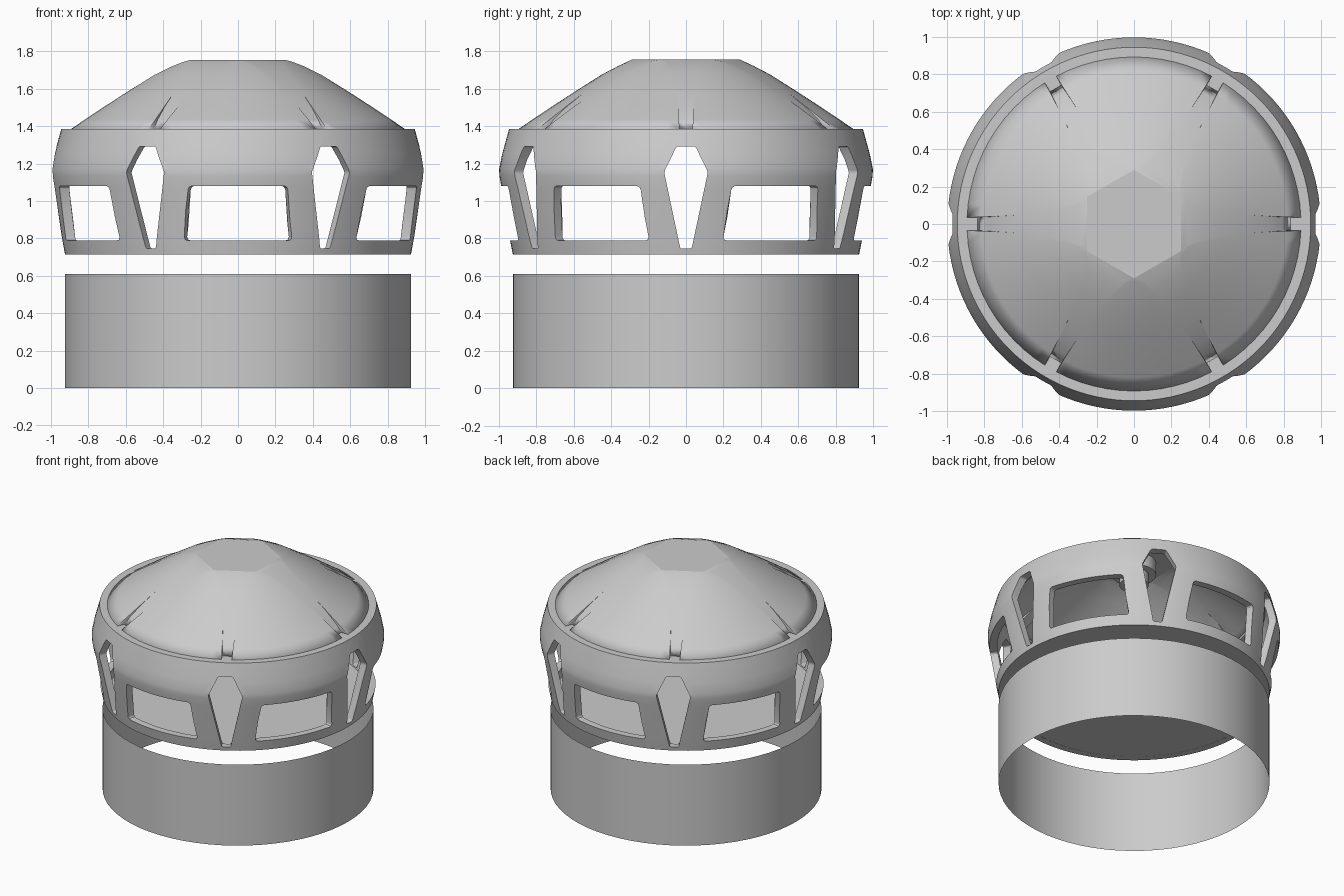
import bpy, bmesh, math
from mathutils import Matrix, Vector

if "Cube" in bpy.data.objects:
    bpy.data.objects.remove(bpy.data.objects["Cube"])


def make_object(name, bm, angle=None, fix=True):
    if fix:
        bmesh.ops.recalc_face_normals(bm, faces=bm.faces)
    mesh = bpy.data.meshes.new(name)
    bm.to_mesh(mesh)
    bm.free()
    ob = bpy.data.objects.new(name, mesh)
    bpy.context.collection.objects.link(ob)
    if angle:
        smooth(ob, angle)
    return ob


def activate(ob):
    bpy.ops.object.select_all(action='DESELECT')
    ob.select_set(True)
    bpy.context.view_layer.objects.active = ob


def smooth(ob, angle):
    activate(ob)
    bpy.ops.object.shade_smooth_by_angle(angle=math.radians(angle))


def revolve(profile, steps, closed):
    bm = bmesh.new()
    rings = []
    for r, z in profile:
        rings.append([bm.verts.new((r * math.cos(2 * math.pi * i / steps),
                                    r * math.sin(2 * math.pi * i / steps), z))
                      for i in range(steps)])
    pairs = list(zip(rings, rings[1:]))
    if closed:
        pairs.append((rings[-1], rings[0]))
    for a, b in pairs:
        for i in range(steps):
            j = (i + 1) % steps
            bm.faces.new((a[i], a[j], b[j], b[i]))
    return bm


def disc(name, radius, z0, z1, steps=96):
    bm = bmesh.new()
    bmesh.ops.create_cone(bm, cap_ends=True, segments=steps, radius1=radius, radius2=radius,
                          depth=z1 - z0, matrix=Matrix.Translation((0, 0, (z0 + z1) / 2)))
    return make_object(name, bm, 30)


# Base tube: open thin cylinder
make_object("base_tube", revolve([(0.925, 0), (0.925, 0.61)], 64, False), 30)

# Window band: revolved wall with a ledge carrying the roof
wall = [(0.925, 0.715), (0.942, 0.80), (0.985, 1.07), (0.997, 1.135), (0.998, 1.17),
        (0.982, 1.25), (0.945, 1.385), (0.83, 1.385), (0.83, 1.365), (0.895, 1.345),
        (0.935, 1.22), (0.945, 1.15), (0.93, 1.06), (0.89, 0.80), (0.875, 0.715)]
band = make_object("window_band", revolve(wall, 120, True))


# Cutters: trapezoid windows and kite windows, alternating every 30 degrees
def add_cutter(bm, outline, angle, taper, round_off):
    tmp = bmesh.new()
    tmp.faces.new([tmp.verts.new((x, z, 0)) for x, z in outline])
    bmesh.ops.bevel(tmp, geom=tmp.verts[:], offset=round_off, segments=3,
                    affect='VERTICES', profile=0.5)
    pts = [v.vert.co.copy() for v in tmp.faces[:][0].loops]
    tmp.free()
    rot = Matrix.Rotation(angle, 3, 'Z')
    loops = []
    for r in (0.75, 1.15):
        s = r / 0.96 if taper else 1
        loops.append([bm.verts.new(rot @ Vector((r, p.x * s, p.y))) for p in pts])
    a, b = loops
    bm.faces.new(a)
    bm.faces.new(b[::-1])
    for i in range(len(a)):
        j = (i + 1) % len(a)
        bm.faces.new((a[i], b[i], b[j], a[j]))


cut = bmesh.new()
window = [(-0.31, 0.79), (0.31, 0.79), (0.268, 1.08), (-0.268, 1.08)]
kite = [(-0.03, 0.745), (0.03, 0.745), (0.117, 1.155), (0.05, 1.292), (-0.05, 1.292), (-0.117, 1.155)]
for k in range(6):
    add_cutter(cut, kite, math.radians(60 * k), False, 0.01)
    add_cutter(cut, window, math.radians(60 * k + 30), True, 0.02)
cutter = make_object("window_cutter", cut)
cutter.hide_render = True
mod = band.modifiers.new("windows", 'BOOLEAN')
mod.operation = 'DIFFERENCE'
mod.solver = 'EXACT'
mod.object = cutter
activate(band)
bpy.ops.object.modifier_apply(modifier=mod.name)
bpy.data.objects.remove(cutter)
smooth(band, 25)

# Floor plate closing the band
disc("floor_plate", 0.88, 0.716, 0.735)

# Roof: six curved panels meeting a flat hexagon, with a trough between neighbours
# level: radius, height, trough half width, trough depth
levels = [(0.29, 1.755, 0.145, 0), (0.31, 1.745, 0.115, 0), (0.36, 1.722, 0.088, 0),
          (0.45, 1.675, 0.066, 0), (0.6, 1.58, 0.05, 0), (0.72, 1.502, 0.042, 0.006),
          (0.82, 1.435, 0.037, 0.025), (0.893, 1.385, 0.035, 0.055)]
N = 12
bm = bmesh.new()
rows = []
for r, z, w, depth in levels:
    row = []
    half = math.asin(min(w / r, 0.5))
    inner = math.sqrt(r * r - w * w) - depth
    for k in range(6):
        rot = Matrix.Rotation(math.radians(60 * k), 3, 'Z')
        pts = [Vector((inner, -w, z)), Vector((inner, w, z))]
        for i in range(N + 1):
            a = half + (math.pi / 3 - 2 * half) * i / N
            pts.append(Vector((r * math.cos(a), r * math.sin(a), z)))
        row += [bm.verts.new(rot @ p) for p in pts]
    rows.append(row)
for a, b in zip(rows, rows[1:]):
    for i in range(len(a)):
        j = (i + 1) % len(a)
        bm.faces.new((a[i], b[i], b[j], a[j]))
bm.faces.new(rows[0])
bmesh.ops.remove_doubles(bm, verts=bm.verts[:], dist=0.0005)
bmesh.ops.recalc_face_normals(bm, faces=bm.faces)
top = max(bm.faces, key=lambda f: f.calc_center_median().z)
if top.normal.z < 0:
    bmesh.ops.reverse_faces(bm, faces=bm.faces[:])
roof = make_object("roof", bm, 14, fix=False)
shell = roof.modifiers.new("shell", 'SOLIDIFY')
shell.thickness = 0.02
shell.offset = -1

# Stepped hub hanging under the roof
disc("hub_upper", 0.15, 1.64, 1.74, 32)
disc("hub_lower", 0.10, 1.56, 1.64, 32)
